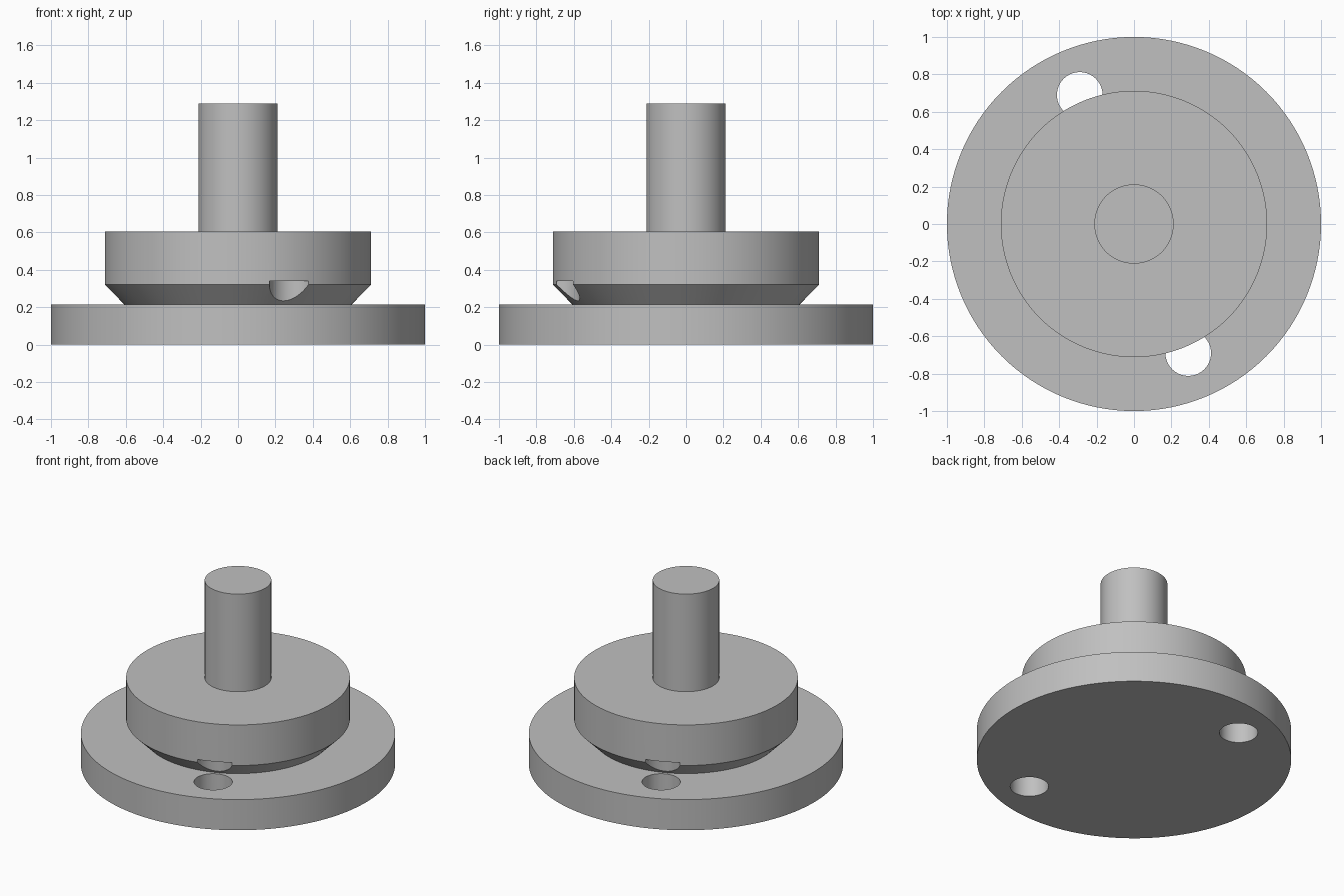
import bpy, bmesh, math

if "Cube" in bpy.data.objects:
    bpy.data.objects.remove(bpy.data.objects["Cube"])

SEGMENTS = 128

grey = bpy.data.materials.new("plain grey")
grey.diffuse_color = (0.527, 0.527, 0.527, 1)
grey.use_nodes = True
grey.node_tree.nodes["Principled BSDF"].inputs["Base Color"].default_value = grey.diffuse_color


def lathe(name, profile, center=(0, 0), segments=SEGMENTS):
    """Closed solid turned around a vertical axis from (radius, height) points."""
    bm = bmesh.new()
    rings = []
    for r, z in profile:
        angles = [2 * math.pi * i / segments for i in range(segments)]
        rings.append([bm.verts.new((center[0] + r * math.cos(a),
                                    center[1] + r * math.sin(a), z)) for a in angles])
    for low, high in zip(rings, rings[1:]):
        for i in range(segments):
            j = (i + 1) % segments
            bm.faces.new((low[i], low[j], high[j], high[i]))
    bm.faces.new(rings[0][::-1])
    bm.faces.new(rings[-1])
    mesh = bpy.data.meshes.new(name)
    bm.to_mesh(mesh)
    bm.free()
    obj = bpy.data.objects.new(name, mesh)
    bpy.context.collection.objects.link(obj)
    mesh.materials.append(grey)
    return obj


# Flange, undercut cone, hub and stem as one turned body
body = lathe("flanged_shaft", [
    (1.0, 0), (1.0, 0.215),
    (0.608, 0.215), (0.712, 0.32),
    (0.712, 0.605), (0.212, 0.605),
    (0.212, 1.29),
])

# Two opposite bolt holes, bored through the flange into the hub's underside
bpy.context.view_layer.objects.active = body
body.select_set(True)
for side in (1, -1):
    cutter = lathe("bolt_hole_cutter", [(0.122, -0.1), (0.122, 0.34)],
                   (0.29 * side, -0.69 * side), 64)
    cut = body.modifiers.new("bolt_hole", 'BOOLEAN')
    cut.operation = 'DIFFERENCE'
    cut.solver = 'EXACT'
    cut.object = cutter
    bpy.ops.object.modifier_apply(modifier=cut.name)
    bpy.data.objects.remove(cutter, do_unlink=True)

bpy.ops.object.shade_smooth_by_angle(angle=math.radians(30))
